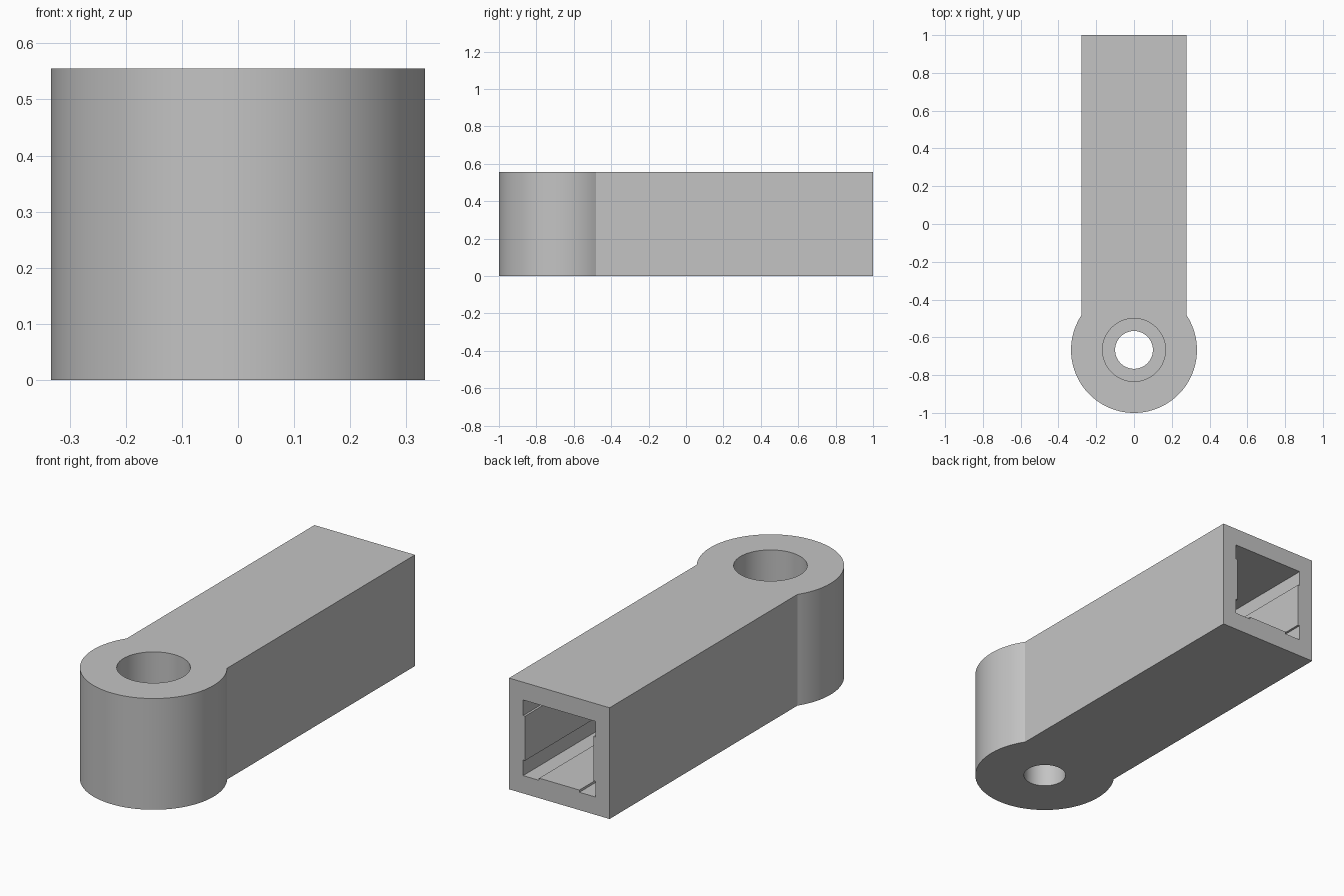
import bpy, bmesh, math
from mathutils import Matrix

cube = bpy.data.objects.get("Cube")
if cube:
    bpy.data.objects.remove(cube, do_unlink=True)

U = 1 / 90                    # design unit
HEIGHT = 50 * U
HALF_W = 25 * U
BOSS_R = 30 * U
BOSS_Y = -60 * U

grey = bpy.data.materials.new("plain_grey")
grey.use_nodes = True
COLOUR = (0.55, 0.55, 0.55, 1)
grey.diffuse_color = COLOUR
grey.node_tree.nodes["Principled BSDF"].inputs["Base Color"].default_value = COLOUR


def prism(name, points, direction):
    """Extrude a closed outline of 3D points along a direction."""
    bm = bmesh.new()
    face = bm.faces.new([bm.verts.new(p) for p in points])
    ext = bmesh.ops.extrude_face_region(bm, geom=[face])["geom"]
    moved = [v for v in ext if isinstance(v, bmesh.types.BMVert)]
    bmesh.ops.translate(bm, verts=moved, vec=direction)
    bmesh.ops.recalc_face_normals(bm, faces=bm.faces)
    return finish(name, bm)


def cylinder(name, radius, z0, z1):
    """Upright cylinder on the boss axis."""
    bm = bmesh.new()
    bmesh.ops.create_cone(bm, cap_ends=True, segments=96, radius1=radius, radius2=radius,
                          depth=z1 - z0, matrix=Matrix.Translation((0, BOSS_Y, (z0 + z1) / 2)))
    return finish(name, bm)


def finish(name, bm):
    mesh = bpy.data.meshes.new(name)
    bm.to_mesh(mesh)
    bm.free()
    mesh.materials.append(grey)
    obj = bpy.data.objects.new(name, mesh)
    bpy.context.collection.objects.link(obj)
    return obj


# Arm: straight bar running into a round boss
start = math.acos(HALF_W / BOSS_R)
sweep = math.pi + 2 * start
STEPS = 96
outline = [(HALF_W, 1, 0), (-HALF_W, 1, 0)]
for i in range(STEPS + 1):
    a = math.pi - start + sweep * i / STEPS
    outline.append((BOSS_R * math.cos(a), BOSS_Y + BOSS_R * math.sin(a), 0))
arm = prism("socket_arm", outline, (0, 0, HEIGHT))

# Bolt hole with a wider counterbore from the top
bolt_hole = cylinder("bolt_hole_cutter", 9 * U, -0.1, HEIGHT + 0.1)
counterbore = cylinder("counterbore_cutter", 15 * U, 18 * U, HEIGHT + 0.1)

# Socket in the back end, with low ribs along its floor and side walls
half = [(10, 9), (10, 8), (18, 8), (18, 15), (17, 15), (17, 35), (18, 35), (18, 42)]
section = half + [(-x, z) for x, z in reversed(half)]
socket = prism("socket_cutter", [(x * U, 1.1, z * U) for x, z in section],
               (0, -(1.1 + 30 * U), 0))

cutters = [bolt_hole, counterbore, socket]
for cutter in cutters:
    cutter.hide_render = True
    mod = arm.modifiers.new(cutter.name, "BOOLEAN")
    mod.operation = "DIFFERENCE"
    mod.solver = "EXACT"
    mod.object = cutter

# Bake the cuts and discard the cutters
bpy.context.view_layer.update()
graph = bpy.context.evaluated_depsgraph_get()
cut_mesh = bpy.data.meshes.new_from_object(arm.evaluated_get(graph))
arm.modifiers.clear()
arm.data = cut_mesh
arm.data.name = "socket_arm"
for cutter in cutters:
    bpy.data.objects.remove(cutter, do_unlink=True)

# Smooth round walls, crisp edges
bpy.ops.object.select_all(action="DESELECT")
arm.select_set(True)
bpy.context.view_layer.objects.active = arm
bpy.ops.object.shade_smooth_by_angle(angle=math.radians(30))
